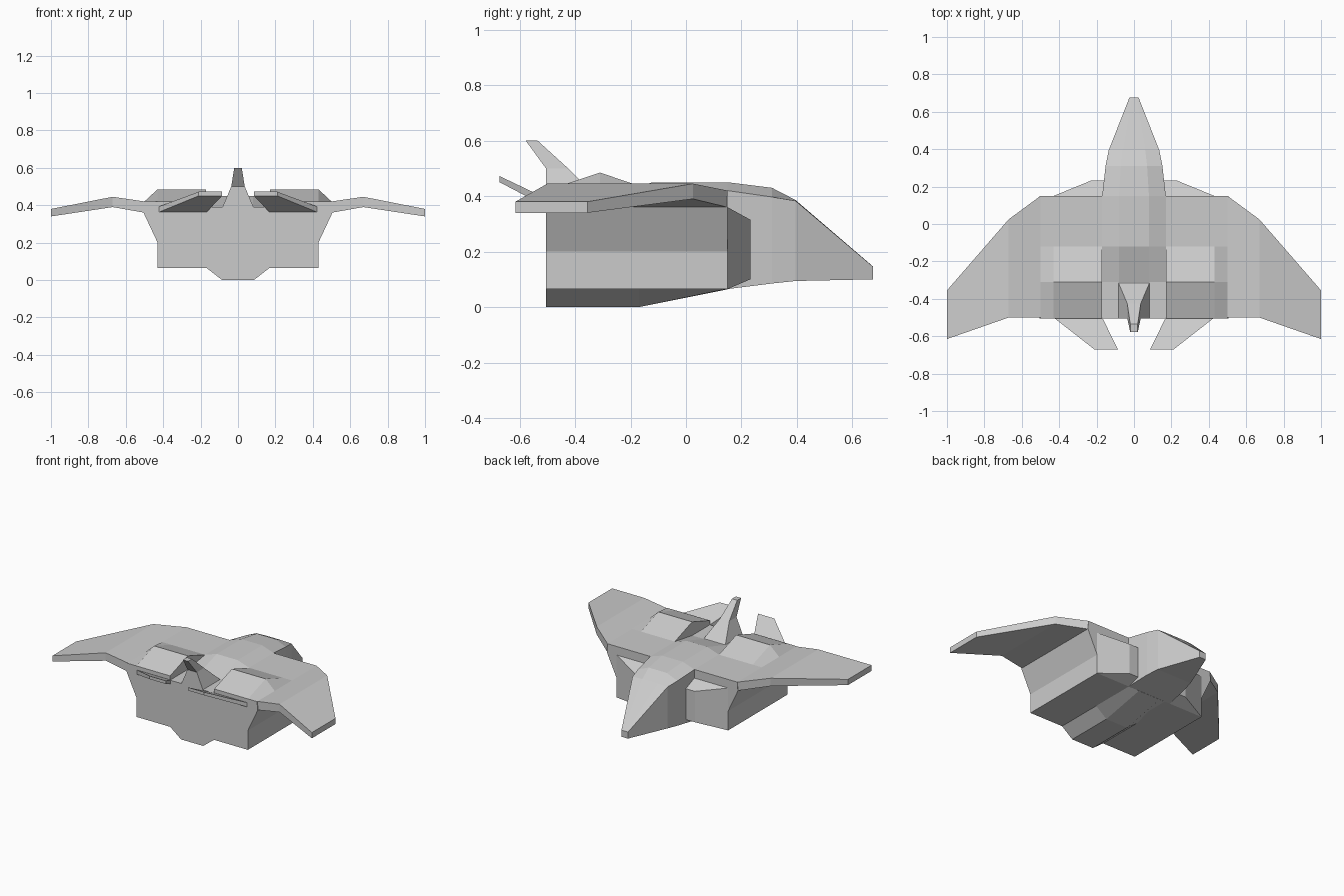
import bpy, bmesh

if "Cube" in bpy.data.objects:
    bpy.data.objects.remove(bpy.data.objects["Cube"])


def loft(name, sections):
    """Skin closed rings of 3D points and cap both ends."""
    bm = bmesh.new()
    rings = [[bm.verts.new(p) for p in s] for s in sections]
    n = len(rings[0])
    for a, b in zip(rings, rings[1:]):
        for i in range(n):
            j = (i + 1) % n
            bm.faces.new((a[i], a[j], b[j], b[i]))
    bm.faces.new(rings[0][::-1])
    bm.faces.new(rings[-1])
    bmesh.ops.remove_doubles(bm, verts=bm.verts[:], dist=1e-4)
    bmesh.ops.recalc_face_normals(bm, faces=bm.faces[:])
    me = bpy.data.meshes.new(name)
    bm.to_mesh(me)
    bm.free()
    ob = bpy.data.objects.new(name, me)
    bpy.context.collection.objects.link(ob)
    return ob


def ring(y, half):
    """Symmetric cross-section at y from the right half outline (x, z)."""
    return [(x, y, z) for x, z in half] + [(-x, y, z) for x, z in reversed(half)]


def pair(name, sections):
    """One part on each side."""
    for side, s in (("right", 1), ("left", -1)):
        loft(f"{side}_{name}", [[(s * x, y, z) for x, y, z in sec] for sec in sections])


# Main hull with raised rear humps and a sunken centre channel
# (y, hump height, channel edge height, channel centre height)
hull = [(-0.505, 0.42, 0.39, 0.39), (-0.31, 0.485, 0.39, 0.39),
        (-0.12, 0.42, 0.42, 0.45), (0.15, 0.42, 0.42, 0.45)]
loft("hull", [ring(y, [(0.17, 0.065), (0.43, 0.065), (0.43, 0.2), (0.505, 0.36),
                       (0.5, 0.42), (0.43, h), (0.17, h), (0.17, c), (0.08, d)])
              for y, h, c, d in hull])

# Belly keel, fading out toward the nose
loft("keel", [ring(y, [(0.085, z), (0.17, 0.066)])
              for y, z in ((-0.505, 0.0), (-0.17, 0.0), (0.15, 0.064))])

# Nose: (y, half width, floor, shoulder, roof half width, roof)
nose = [(0.15, 0.17, 0.065, 0.42, 0.08, 0.45), (0.31, 0.152, 0.085, 0.397, 0.07, 0.43),
        (0.395, 0.135, 0.094, 0.383, 0.06, 0.386), (0.675, 0.025, 0.1, 0.145, 0.012, 0.146)]
loft("nose", [ring(y, [(w, f), (w, s), (r, t)]) for y, w, f, s, r, t in nose])

# Wings: (x, front y, back y, bottom z, top z)
wing = [(0.5, 0.15, -0.5, 0.36, 0.42), (0.67, 0.025, -0.5, 0.39, 0.445),
        (1.0, -0.355, -0.615, 0.34, 0.38)]
pair("wing", [[(x, f, b), (x, f, t), (x, r, t), (x, r, b)] for x, f, r, b, t in wing])

# Side blocks tapering forward next to the nose
pair("intake", [[(0.14, y, b), (x, y, b), (x, y, t), (0.14, y, t)]
                for y, x, b, t in ((0.15, 0.43, 0.065, 0.36), (0.232, 0.23, 0.1, 0.315))])

# Upswept tail flaps
pair("tail_flap", [[(a, y, b), (c, y, b), (c, y, t), (a, y, t)]
                   for y, a, c, b, t in ((-0.5, 0.17, 0.43, 0.36, 0.39),
                                         (-0.672, 0.085, 0.21, 0.45, 0.472))])

# Swept tail fin: (z, half width, front y, back y)
fin = [(0.385, 0.085, -0.31, -0.505), (0.5, 0.036, -0.425, -0.505),
       (0.6, 0.02, -0.535, -0.578)]
loft("tail_fin", [[(w, f, z), (-w, f, z), (-w, b, z), (w, b, z)] for z, w, f, b in fin])
